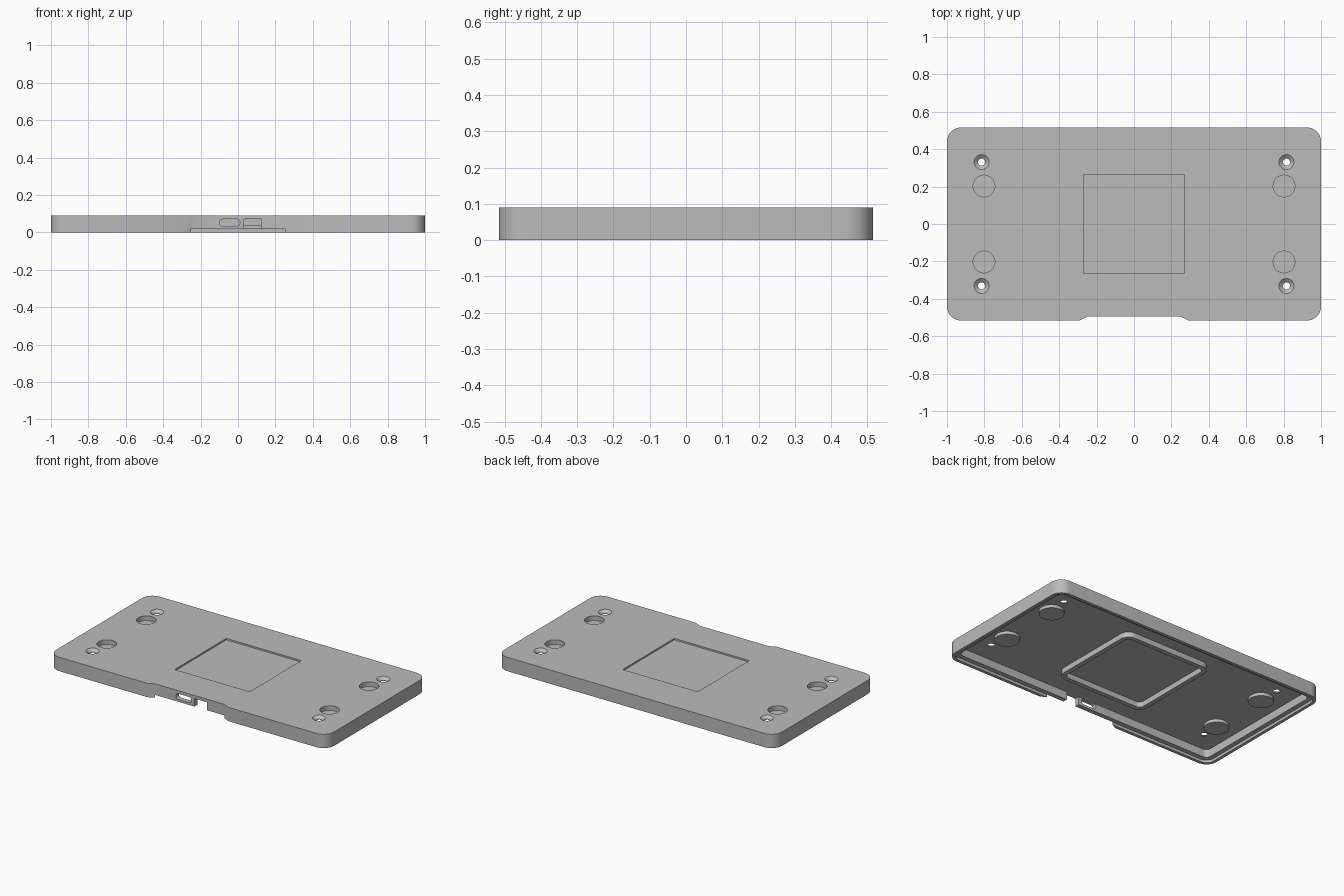
import bpy, bmesh, math

if "Cube" in bpy.data.objects:
    bpy.data.objects.remove(bpy.data.objects["Cube"], do_unlink=True)

grey = bpy.data.materials.new("plain grey")
grey.use_nodes = True
COLOUR = (0.50, 0.50, 0.50, 1)
grey.diffuse_color = COLOUR
grey.node_tree.nodes["Principled BSDF"].inputs["Base Color"].default_value = COLOUR


def loft(name, rings):
    """Closed solid through rings of equal point count, bottom to top."""
    bm = bmesh.new()
    loops = [[bm.verts.new(p) for p in ring] for ring in rings]
    for low, high in zip(loops, loops[1:]):
        for i in range(len(low)):
            j = (i + 1) % len(low)
            bm.faces.new((low[i], low[j], high[j], high[i]))
    bm.faces.new(loops[0][::-1])
    bm.faces.new(loops[-1])
    bmesh.ops.recalc_face_normals(bm, faces=bm.faces)
    mesh = bpy.data.meshes.new(name)
    bm.to_mesh(mesh)
    bm.free()
    mesh.materials.append(grey)
    obj = bpy.data.objects.new(name, mesh)
    bpy.context.collection.objects.link(obj)
    return obj


def rounded(hx, hy, r, steps=10):
    """Outline of a rounded rectangle."""
    pts = []
    for k, (sx, sy) in enumerate(((1, 1), (-1, 1), (-1, -1), (1, -1))):
        for i in range(steps + 1):
            a = math.pi / 2 * (k + i / steps)
            pts.append((sx * (hx - r) + r * math.cos(a), sy * (hy - r) + r * math.sin(a)))
    return pts


def prism(name, outline, z0, z1):
    return loft(name, [[(x, y, z) for x, y in outline] for z in (z0, z1)])


def round_stack(name, x, y, profile, n=40):
    """Turned solid at x, y from (radius, height) pairs."""
    return loft(name, [[(x + r * math.cos(2 * math.pi * i / n),
                         y + r * math.sin(2 * math.pi * i / n), z) for i in range(n)]
                       for r, z in profile])


def combine(target, tool, operation):
    """Apply a boolean and discard the tool."""
    tool.hide_render = True
    mod = target.modifiers.new("cut", 'BOOLEAN')
    mod.operation, mod.solver, mod.object = operation, 'EXACT', tool
    bpy.context.view_layer.objects.active = target
    bpy.ops.object.modifier_apply(modifier=mod.name)
    bpy.data.objects.remove(tool, do_unlink=True)


HX, HY, TOP, UNDER, STEP = 1.0, 0.516, 0.09, 0.07, 0.018
LIP, WALL = 0.02, 0.05

# Cover shell with stepped rim
cover = prism("cover", rounded(HX, HY, 0.075), 0, TOP)
combine(cover, prism("lip_cutter", rounded(HX - LIP, HY - LIP, 0.055), -0.1, STEP), 'DIFFERENCE')
combine(cover, prism("cavity_cutter", rounded(HX - WALL, HY - WALL, 0.03), -0.1, UNDER), 'DIFFERENCE')

# Shallow angled relief along the front edge
relief = [(-0.33, -HY - 0.02), (0.33, -HY - 0.02), (0.25, -HY + 0.0205), (-0.25, -HY + 0.0205)]
combine(cover, prism("relief_cutter", relief, -0.1, 0.2), 'DIFFERENCE')

# Square frame under the plate and the shallow square recess above it
frame = prism("inner_frame", rounded(0.32, 0.32, 0.06), 0.035, UNDER + 0.01)
combine(frame, prism("frame_cutter", rounded(0.29, 0.29, 0.03), 0, UNDER), 'DIFFERENCE')
combine(cover, frame, 'UNION')
combine(cover, prism("square_cutter", rounded(0.27, 0.265, 0.004, 2), TOP - 0.01, 0.2), 'DIFFERENCE')

# Round pockets with bosses, and countersunk screw holes
for sx in (-1, 1):
    for sy in (-1, 1):
        x, y = sx * 0.802, sy * 0.203
        combine(cover, round_stack("boss", x, y, [(0.075, 0.05), (0.075, 0.08)]), 'UNION')
        combine(cover, round_stack("pocket", x, y, [(0.058, 0.06), (0.058, 0.2)]), 'DIFFERENCE')
        sink = [(0.019, 0), (0.019, 0.073), (0.04, TOP), (0.04, 0.2)]
        combine(cover, round_stack("screw_hole", sx * 0.815, sy * 0.331, sink), 'DIFFERENCE')

# Connector slot and open switch notch in the front wall
slot = loft("slot", [[(x - 0.045, y, z + 0.0515) for x, z in rounded(0.055, 0.0185, 0.018)]
                     for y in (-0.6, -0.45)])
combine(cover, slot, 'DIFFERENCE')
notch = [(0.033, -0.6), (0.124, -0.6), (0.124, -0.45), (0.033, -0.45)]
combine(cover, prism("notch", notch, -0.1, UNDER), 'DIFFERENCE')

bpy.ops.object.select_all(action='DESELECT')
cover.select_set(True)
bpy.context.view_layer.objects.active = cover
bpy.ops.object.shade_smooth_by_angle(angle=math.radians(30))
